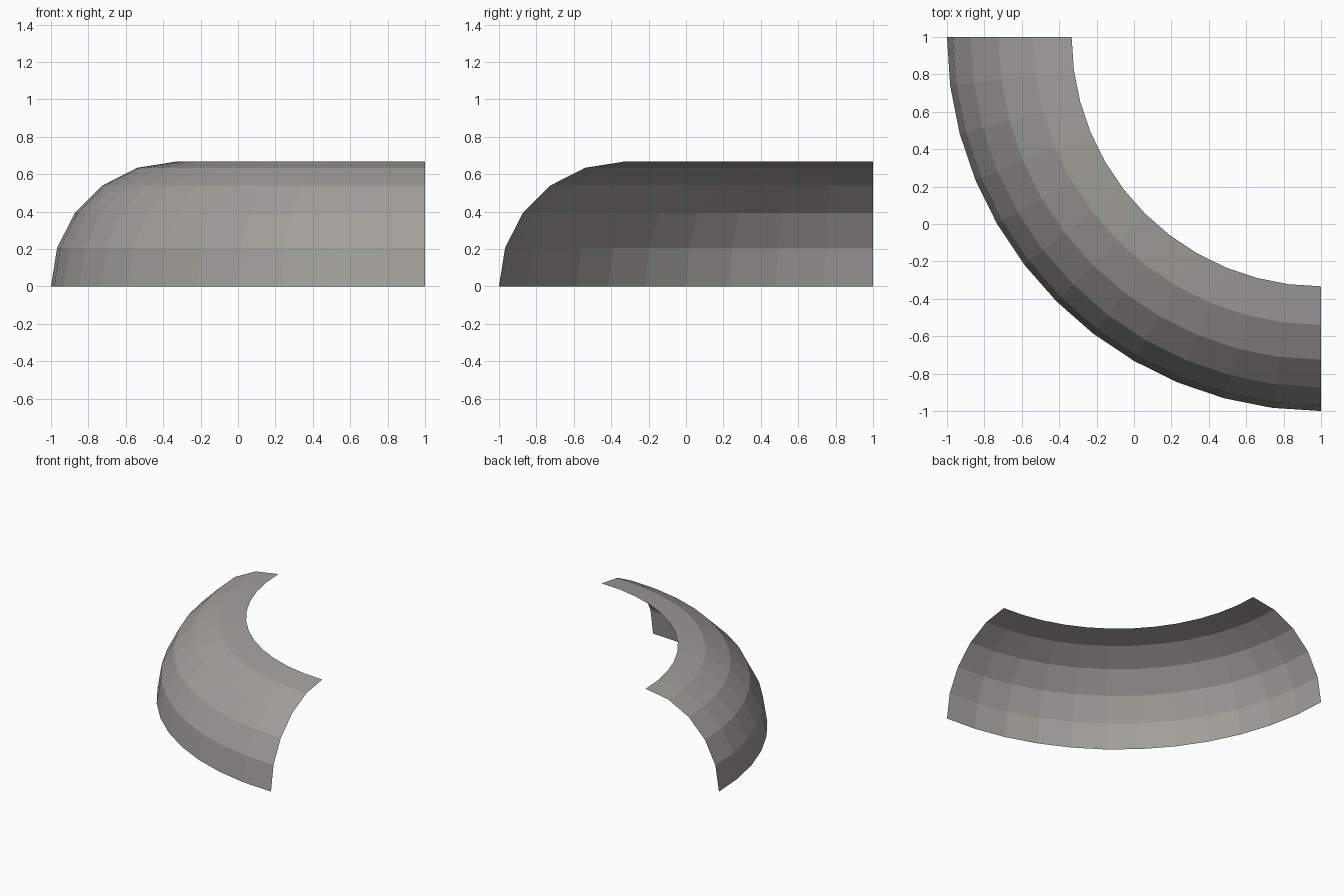
import bpy, bmesh
from math import sin, cos, pi
from mathutils import Vector

cube = bpy.data.objects.get("Cube")
if cube:
    bpy.data.objects.remove(cube, do_unlink=True)

# Warm grey sheet material
grey = bpy.data.materials.new("warm_grey")
grey.use_nodes = True
colour = (0.36, 0.35, 0.325, 1)
grey.diffuse_color = colour
grey.node_tree.nodes["Principled BSDF"].inputs["Base Color"].default_value = colour

# Quarter-round cross-section, swept a quarter turn about the back left corner
TUBE = 2 / 3
RING = 4 / 3
PROFILE_STEPS = 5
SWEEP_STEPS = 12
pivot = Vector((1, 1, 0))

bm = bmesh.new()
verts = []
for i in range(PROFILE_STEPS + 1):
    a = pi / 2 * i / PROFILE_STEPS
    verts.append(bm.verts.new(pivot + Vector((-RING - TUBE * cos(a), 0, TUBE * sin(a)))))
edges = [bm.edges.new(pair) for pair in zip(verts, verts[1:])]
bmesh.ops.spin(bm, geom=verts + edges, cent=pivot, axis=(0, 0, 1),
               angle=pi / 2, steps=SWEEP_STEPS, use_duplicate=False)

# Face the open sheet outwards
bm.normal_update()
inward = [f for f in bm.faces
          if f.normal.dot(f.calc_center_median() - pivot) < 0]
bmesh.ops.reverse_faces(bm, faces=inward)

mesh = bpy.data.meshes.new("curved_corner_shell")
bm.to_mesh(mesh)
bm.free()
mesh.materials.append(grey)
shell = bpy.data.objects.new("curved_corner_shell", mesh)
bpy.context.collection.objects.link(shell)
